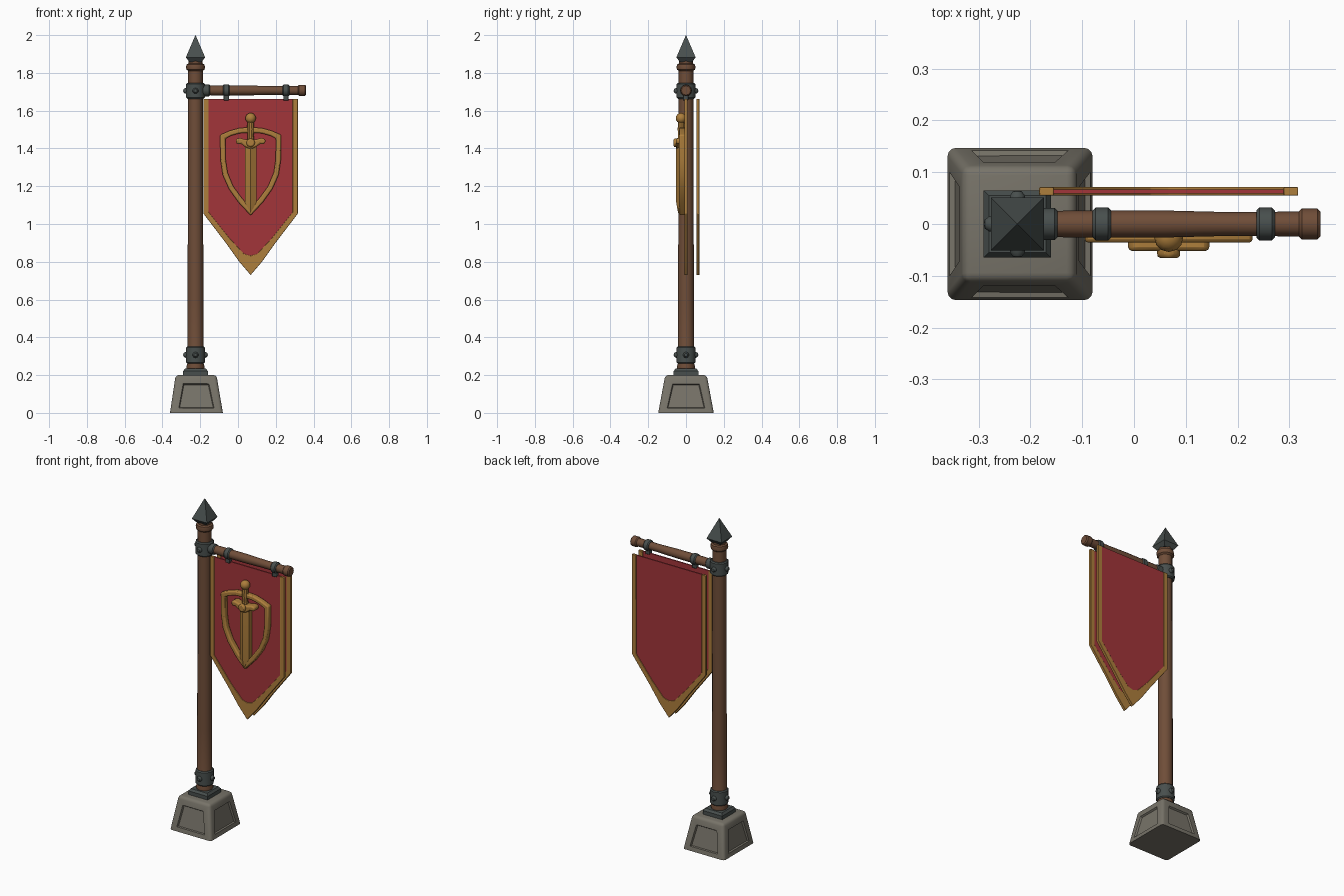
import bpy, bmesh, math
from mathutils import Vector, Matrix

if "Cube" in bpy.data.objects:
    bpy.data.objects.remove(bpy.data.objects["Cube"])

PX = -0.225   # pole axis
BX = 0.067    # banner centre line
ARM_Z = 1.707


def material(name, rgb):
    m = bpy.data.materials.new(name)
    m.diffuse_color = (*rgb, 1)
    m.use_nodes = True
    m.node_tree.nodes["Principled BSDF"].inputs["Base Color"].default_value = m.diffuse_color
    return m


RED = material("red cloth", (0.36, 0.035, 0.042))
GOLD = material("gold", (0.42, 0.21, 0.045))
WOOD = material("brown wood", (0.16, 0.075, 0.04))
IRON = material("dark iron", (0.065, 0.078, 0.075))
STONE = material("grey stone", (0.185, 0.172, 0.14))


def finish(name, bm, mat, bevel=0.0, smooth=True):
    bmesh.ops.recalc_face_normals(bm, faces=bm.faces)
    me = bpy.data.meshes.new(name)
    bm.to_mesh(me)
    bm.free()
    me.materials.append(mat)
    ob = bpy.data.objects.new(name, me)
    bpy.context.collection.objects.link(ob)
    if bevel:
        b = ob.modifiers.new("bevel", "BEVEL")
        b.width, b.segments, b.limit_method = bevel, 2, "ANGLE"
    if smooth:
        bpy.ops.object.select_all(action="DESELECT")
        ob.select_set(True)
        bpy.context.view_layer.objects.active = ob
        bpy.ops.object.shade_smooth_by_angle(angle=math.radians(35))
    return ob


def lathe(name, profile, mat, sides=16, matrix=Matrix(), turn=0.0, smooth=True):
    """Rings of (radius, height) about z, capped at both ends, then placed."""
    bm = bmesh.new()
    rings = []
    for r, h in profile:
        rings.append([bm.verts.new(matrix @ Vector((
            r * math.cos(turn + math.tau * i / sides),
            r * math.sin(turn + math.tau * i / sides), h))) for i in range(sides)])
    for a, b in zip(rings, rings[1:]):
        for i in range(sides):
            j = (i + 1) % sides
            bm.faces.new((a[i], a[j], b[j], b[i]))
    bm.faces.new(rings[0])
    bm.faces.new(rings[-1])
    return finish(name, bm, mat, smooth=smooth)


def collar(r, a, b, c=0.006):
    return [(r - c, a), (r, a + c), (r, b - c), (r - c, b)]


def plate(name, polys, y0, y1, mat, bevel=0.0):
    """Flat polygons in x, z given thickness from y0 to y1."""
    bm = bmesh.new()
    for poly in polys:
        bm.faces.new([bm.verts.new((x, y0, z)) for x, z in poly])
    bmesh.ops.remove_doubles(bm, verts=bm.verts, dist=1e-5)
    ext = bmesh.ops.extrude_face_region(bm, geom=list(bm.faces), use_keep_orig=True)
    for v in ext["geom"]:
        if isinstance(v, bmesh.types.BMVert):
            v.co.y = y1
    return finish(name, bm, mat, bevel)


def mirrored(half):
    """Half outline of (offset, z), ending on the centre line, made whole."""
    return [(BX - x, z) for x, z in half] + [(BX + x, z) for x, z in reversed(half[:-1])]


def band(outer, inner):
    return [(outer[i], outer[i + 1], inner[i + 1], inner[i]) for i in range(len(outer) - 1)]


# stone foot with sunken side panels
bm = bmesh.new()
lo = [bm.verts.new((-0.22 + sx * 0.14, sy * 0.147, 0)) for sx, sy in ((-1, -1), (1, -1), (1, 1), (-1, 1))]
hi = [bm.verts.new((-0.222 + sx * 0.108, sy * 0.11, 0.2)) for sx, sy in ((-1, -1), (1, -1), (1, 1), (-1, 1))]
bm.faces.new(lo)
bm.faces.new(hi)
sides = [bm.faces.new((lo[i], lo[(i + 1) % 4], hi[(i + 1) % 4], hi[i])) for i in range(4)]
bmesh.ops.recalc_face_normals(bm, faces=bm.faces)
edges = [e for e in bm.edges if max(v.co.z for v in e.verts) > 0.1]
bmesh.ops.bevel(bm, geom=edges, offset=0.016, segments=3, profile=0.5, affect="EDGES")
bm.normal_update()
panels = [f for f in bm.faces if f.calc_area() > 0.02 and abs(f.normal.z) < 0.5]
bmesh.ops.inset_individual(bm, faces=panels, thickness=0.04)
bmesh.ops.inset_individual(bm, faces=panels, thickness=0.006, depth=-0.010)
finish("stone_foot", bm, STONE)

# iron plate on the foot
at_pole = Matrix.Translation((PX, 0, 0))
s2 = math.sqrt(2)
lathe("foot_plate", [(0.065 * s2, 0.195), (0.065 * s2, 0.222), (0.055 * s2, 0.235)], IRON, 4, at_pole, math.pi / 4, False)

# wooden pole with rounded rings
lathe("pole", [(0.046, 0.23), (0.048, 0.245), (0.042, 0.265), (0.042, 0.6), (0.040, 1.2),
               (0.039, 1.81), (0.048, 1.818), (0.050, 1.83), (0.047, 1.845), (0.037, 1.85), (0.037, 1.875)],
      WOOD, 12, at_pole)

# iron collars and their rivets
for name, a, b in (("lower_collar", 0.262, 0.352), ("upper_collar", 1.663, 1.747)):
    lathe(name, collar(0.051, a, b), IRON, 12, at_pole, math.pi / 12)
    for k in range(4):
        if name == "upper_collar" and k == 0:
            continue
        m = Matrix.Translation((PX, 0, (a + b) / 2)) @ Matrix.Rotation(k * math.pi / 2, 4, "Z") @ Matrix.Rotation(math.pi / 2, 4, "Y")
        lathe(name + "_rivet", [(0.016, 0.045), (0.015, 0.055), (0.009, 0.063), (0.002, 0.065)], IRON, 10, m)

# four-sided iron spike
lathe("spike", [(0.033 * s2, 1.858), (0.051 * s2, 1.882), (0.0008, 2.0)], IRON, 4, at_pole, math.pi / 4, False)

# cross arm with socket, knob and banner rings
along_x = Matrix.Translation((0, 0, ARM_Z)) @ Matrix.Rotation(math.pi / 2, 4, "Y")
lathe("cross_arm", [(0.024, -0.2), (0.026, -0.12), (0.026, 0.06), (0.023, 0.18), (0.024, 0.33)], WOOD, 12, along_x)
lathe("arm_socket", collar(0.031, -0.19, -0.147), IRON, 12, along_x)
lathe("arm_knob", collar(0.030, 0.318, 0.36), WOOD, 12, along_x)
for x in (-0.062, 0.254):
    lathe("banner_ring", collar(0.032, x - 0.018, x + 0.018), IRON, 12, along_x)
    plate("banner_hook", [[(x - 0.014, 1.654), (x + 0.014, 1.654), (x + 0.014, 1.69), (x - 0.014, 1.69)]],
          -0.016, 0.012, IRON, 0.004)

# two pointed banners with gold trim
outer = mirrored([(0.25, 1.662), (0.25, 1.055), (0.13, 0.898), (0.06, 0.80), (0, 0.73)])
inner = mirrored([(0.222, 1.662), (0.222, 1.062), (0.112, 0.925), (0.035, 0.842), (0, 0.832)])
for name, y in (("front_banner", 0.0), ("back_banner", 0.063)):
    plate(name + "_cloth", [inner], y - 0.004, y + 0.004, RED)
    plate(name + "_trim", band(outer, inner), y - 0.008, y + 0.008, GOLD, 0.002)

# gold shield outline
shield_out = mirrored([(0, 1.512), (0.06, 1.508), (0.11, 1.494), (0.162, 1.472), (0.160, 1.34), (0.148, 1.26),
                       (0.115, 1.185), (0.065, 1.115), (0, 1.045)])
shield_in = mirrored([(0, 1.484), (0.06, 1.48), (0.105, 1.467), (0.134, 1.452), (0.132, 1.34), (0.122, 1.272),
                      (0.092, 1.20), (0.05, 1.142), (0, 1.083)])
plate("shield_outline", band(shield_out, shield_in), -0.036, -0.003, GOLD, 0.007)

# sword: ridged blade, guard, grip and pommel
bm = bmesh.new()
rows = [[bm.verts.new((BX + x, y, z)) for x, y in ((-0.031, -0.003), (-0.031, -0.034), (0, -0.052), (0.031, -0.034), (0.031, -0.003))]
        for z in (1.43, 1.115)]
for i in range(4):
    bm.faces.new((rows[0][i], rows[0][i + 1], rows[1][i + 1], rows[1][i]))
tip = [bm.verts.new((BX, y, 1.058)) for y in (-0.003, -0.042)]
bm.faces.new(rows[0])
bm.faces.new((rows[1][0], rows[1][1], tip[1], tip[0]))
bm.faces.new((rows[1][1], rows[1][2], tip[1]))
bm.faces.new((rows[1][2], rows[1][3], tip[1]))
bm.faces.new((rows[1][3], rows[1][4], tip[0], tip[1]))
finish("sword_blade", bm, GOLD)

guard = mirrored([(0, 1.448), (0.03, 1.448), (0.055, 1.455), (0.076, 1.452), (0.080, 1.435), (0.070, 1.422),
                  (0.05, 1.425), (0.032, 1.41), (0, 1.395)])
plate("sword_guard", [guard[:-1]], -0.052, -0.003, GOLD, 0.008)
plate("sword_guard_boss", [[(BX + 0.024 * math.cos(t * math.pi / 4), 1.43 + 0.024 * math.sin(t * math.pi / 4)) for t in range(8)]],
      -0.066, -0.04, GOLD, 0.008)
lathe("sword_grip", [(0.020, 1.43), (0.016, 1.47), (0.019, 1.50), (0.017, 1.55)], GOLD, 10, Matrix.Translation((BX, -0.026, 0)))
ball = [(max(0.001, 0.028 * math.sin(math.pi * i / 8)), -0.028 * math.cos(math.pi * i / 8)) for i in range(9)]
lathe("sword_pommel", ball, GOLD, 12, Matrix.Translation((BX, -0.026, 1.56)))
